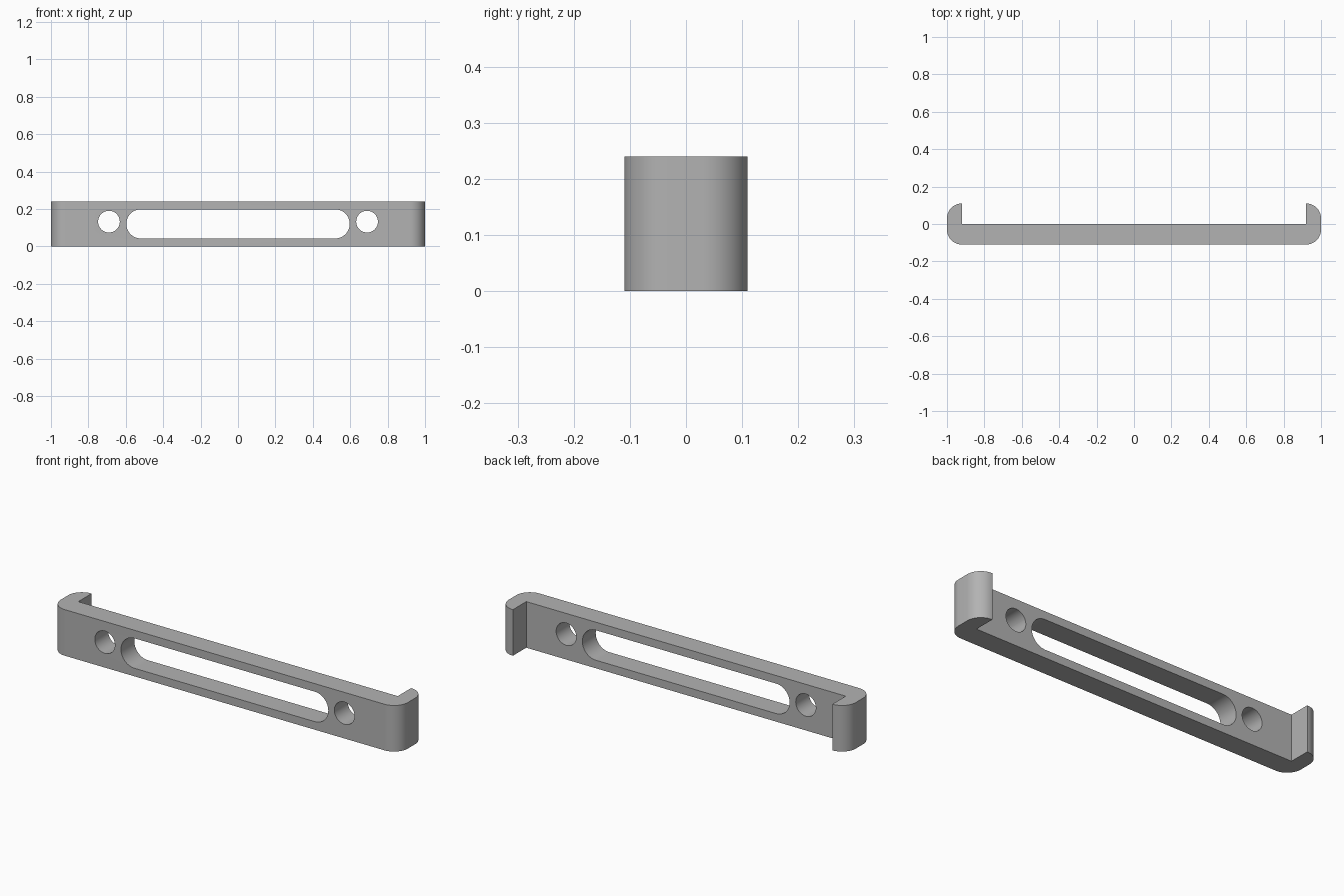
import bpy
import bmesh
from math import cos, sin, pi, radians
from mathutils import Vector

default = bpy.data.objects.get("Cube")
if default:
    bpy.data.objects.remove(default)

HEIGHT = 0.24    # bar height
DEPTH = 0.11     # half depth, hooks included
CORNER = 0.08    # outer rounding, also the hook thickness

grey = bpy.data.materials.new("plain grey")
grey.use_nodes = True
colour = (0.45, 0.45, 0.45, 1)
grey.diffuse_color = colour
grey.node_tree.nodes["Principled BSDF"].inputs["Base Color"].default_value = colour


def arc(cx, cy, radius, start, end, steps):
    """Points along an arc, angles in degrees."""
    angles = [radians(start + (end - start) * i / steps) for i in range(steps + 1)]
    return [(cx + radius * cos(a), cy + radius * sin(a)) for a in angles]


def prism(name, outline, to_3d, push):
    """Extrude a flat outline into a closed solid."""
    bm = bmesh.new()
    face = bm.faces.new([bm.verts.new(to_3d(u, v)) for u, v in outline])
    grown = bmesh.ops.extrude_face_region(bm, geom=[face])["geom"]
    bmesh.ops.translate(bm, vec=Vector(push),
                        verts=[g for g in grown if isinstance(g, bmesh.types.BMVert)])
    bmesh.ops.recalc_face_normals(bm, faces=bm.faces)
    mesh = bpy.data.meshes.new(name)
    bm.to_mesh(mesh)
    bm.free()
    mesh.materials.append(grey)
    obj = bpy.data.objects.new(name, mesh)
    bpy.context.collection.objects.link(obj)
    return obj


# Bar with a hook at each end, drawn as half a plan and mirrored
edge = 1 - CORNER
half = (arc(edge, CORNER - DEPTH, CORNER, -90, 0, 16)
        + arc(edge, DEPTH - CORNER, CORNER, 0, 90, 16)
        + [(edge, 0)])
plan = half + [(-x, y) for x, y in reversed(half)]
bar = prism("hooked_bar", plan, lambda x, y: (x, y, 0), (0, 0, HEIGHT))

# Long rounded slot and the two screw holes, cut from front to back
slot_r = 0.078
slot_x = 0.597 - slot_r
slot = (arc(slot_x, 0.12, slot_r, -90, 90, 32)
        + arc(-slot_x, 0.12, slot_r, 90, 270, 32))
cuts = {"slot_cutter": slot}
for side, x in (("left", 0.69), ("right", -0.69)):
    cuts[side + "_hole_cutter"] = arc(x, 0.132, 0.058, 0, 360, 48)[:-1]

bpy.ops.object.select_all(action="DESELECT")
bpy.context.view_layer.objects.active = bar
bar.select_set(True)
for name, outline in cuts.items():
    cutter = prism(name, outline, lambda x, z: (x, -0.2, z), (0, 0.4, 0))
    cutter.hide_render = True
    cut = bar.modifiers.new(name, "BOOLEAN")
    cut.operation = "DIFFERENCE"
    cut.solver = "EXACT"
    cut.object = cutter
    bpy.ops.object.modifier_apply(modifier=cut.name)
    bpy.data.objects.remove(cutter)

bpy.ops.object.shade_smooth_by_angle(angle=radians(30))
